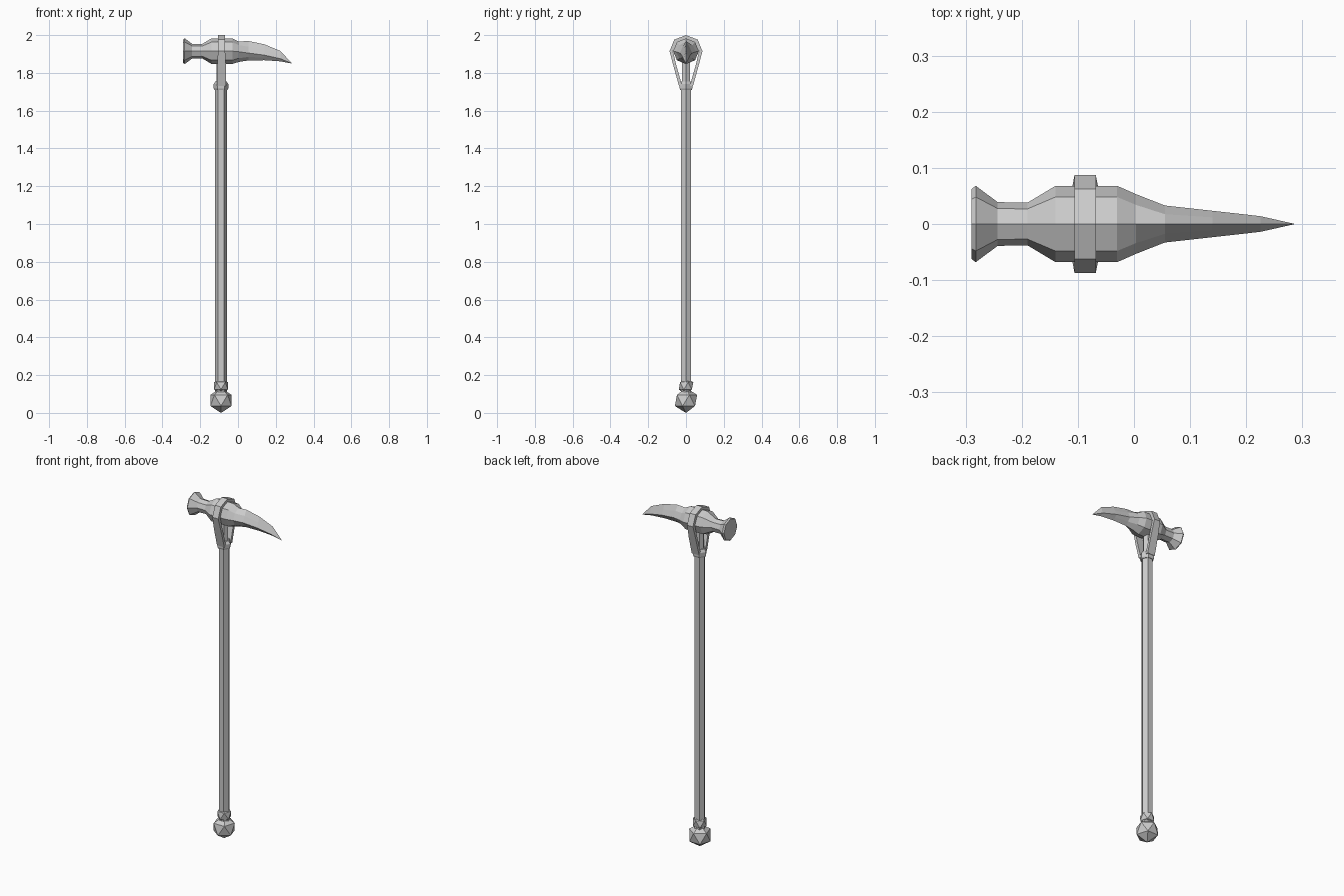
import bpy, bmesh
from math import sin, cos, pi
from mathutils import Matrix, Vector

if "Cube" in bpy.data.objects:
    bpy.data.objects.remove(bpy.data.objects["Cube"])

AX = -0.09      # x of the shaft axis
HZ = 1.915      # height of the hammer head axis


def finish(name, bm):
    bmesh.ops.recalc_face_normals(bm, faces=bm.faces[:])
    mesh = bpy.data.meshes.new(name)
    bm.to_mesh(mesh)
    bm.free()
    obj = bpy.data.objects.new(name, mesh)
    bpy.context.collection.objects.link(obj)
    return obj


def loft(name, rings):
    """Skin a list of equal-length point rings and cap both ends."""
    bm = bmesh.new()
    loops = [[bm.verts.new(p) for p in ring] for ring in rings]
    n = len(loops[0])
    for a, b in zip(loops, loops[1:]):
        for i in range(n):
            j = (i + 1) % n
            bm.faces.new((a[i], a[j], b[j], b[i]))
    bm.faces.new(loops[0])
    bm.faces.new(loops[-1])
    bmesh.ops.remove_doubles(bm, verts=bm.verts[:], dist=1e-5)
    return finish(name, bm)


def column(name, profile):
    """Hexagonal upright part from (z, radius) pairs."""
    return loft(name, [[(AX + r * cos(i * pi / 3), r * sin(i * pi / 3), z)
                        for i in range(6)] for z, r in profile])


def knob(name, z, r):
    bm = bmesh.new()
    m = Matrix.Translation((AX, 0, z)) @ Matrix.Rotation(pi / 2, 4, 'Z')
    bmesh.ops.create_icosphere(bm, subdivisions=1, radius=r, matrix=m)
    return finish(name, bm)


# Handle
column("shaft", [(0.08, 0.031), (1.73, 0.031)])
column("shaft_neck", [(1.72, 0.024), (1.88, 0.024)])
column("collar", [(1.71, 0.035), (1.718, 0.039), (1.74, 0.04), (1.755, 0.03)])
knob("pommel", 0.066, 0.066)
knob("pommel_bead", 0.143, 0.043)

# Octagonal hammer head
head = [(-0.29, 0.062), (-0.282, 0.068), (-0.243, 0.039), (-0.19, 0.038),
        (-0.14, 0.068), (-0.03, 0.068)]
rings = [[(x, r * cos(i * pi / 4), HZ + r * sin(i * pi / 4)) for i in range(8)]
         for x, r in head]

# Curved spike: octagon flattening into a diamond (x, half width, top, mid, bottom, roundness)
spike = [(0.004, 0.053, 1.966, 1.912, 1.858, 0.64), (0.055, 0.033, 1.969, 1.905, 1.866, 0.53),
         (0.14, 0.0235, 1.951, 1.894, 1.867, 0.5), (0.225, 0.014, 1.916, 1.875, 1.861, 0.5),
         (0.285, 0.0005, 1.8505, 1.85, 1.8495, 0.5)]
for x, w, top, mid, low, k in spike:
    ring = []
    for i in range(8):
        c, s = cos(i * pi / 4), sin(i * pi / 4)
        f = k / cos(pi / 4) if i % 2 else 1
        h = (top - mid) if s > 0 else (mid - low)
        ring.append((x, w * c * f, mid + h * s * f))
    rings.append(ring)
loft("hammer_head", rings)

# Strap looping over the head and down to the collar: outer y, z, inner y, z, half width
half = [(0.0, 2.0, 0.0, 1.978, 0.019), (0.062, 1.976, 0.047, 1.961, 0.019),
        (0.087, 1.915, 0.069, 1.915, 0.019), (0.066, 1.835, 0.05, 1.835, 0.023),
        (0.037, 1.73, 0.02, 1.73, 0.024)]
path = [(-a, b, -c, d, w) for a, b, c, d, w in reversed(half[1:])] + half
loft("strap", [[(AX + 0.003 - w, yo, zo), (AX + 0.003 + w, yo, zo),
                (AX + 0.003 + w, yi, zi), (AX + 0.003 - w, yi, zi)]
               for yo, zo, yi, zi, w in path])
